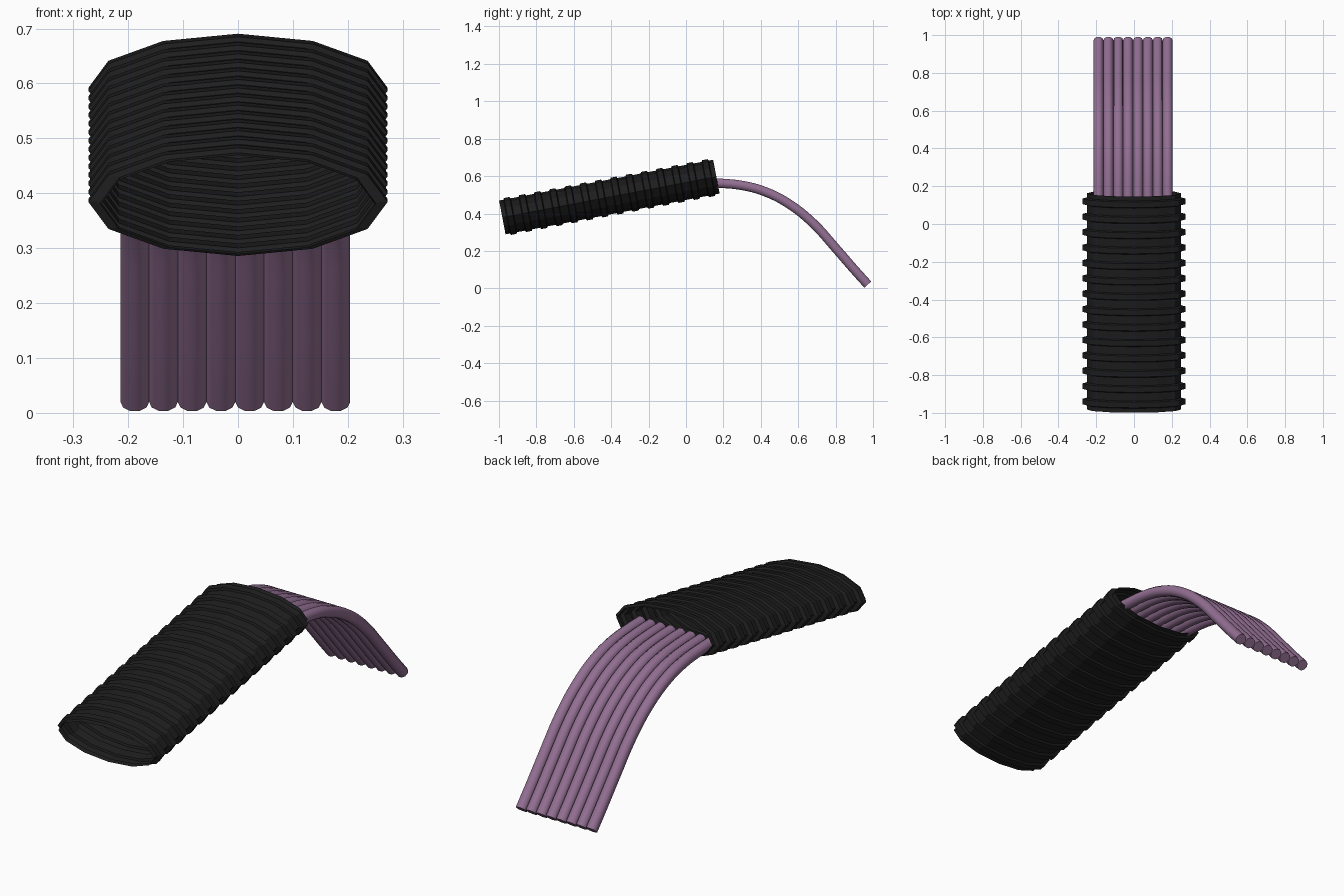
import bpy, bmesh, math
from mathutils import Matrix

cube = bpy.data.objects.get("Cube")
if cube:
    bpy.data.objects.remove(cube, do_unlink=True)


def material(name, rgb, rough):
    m = bpy.data.materials.new(name)
    m.use_nodes = True
    m.diffuse_color = (*rgb, 1)
    bsdf = m.node_tree.nodes["Principled BSDF"]
    bsdf.inputs["Base Color"].default_value = (*rgb, 1)
    bsdf.inputs["Roughness"].default_value = rough
    return m


black = material("black rubber", (0.013, 0.013, 0.013), 0.7)
purple = material("dusty purple", (0.29, 0.16, 0.29), 0.6)

# Ribbed sleeve: an open flattened twelve-sided tube with raised bands
SIDES, RX, RZ = 12, 0.25, 0.092
LENGTH, RIBS, PITCH, MARGIN, RAISE = 1.165, 14, 0.083, 0.043, 1.09
profile = [(0, 1)]
for i in range(RIBS):
    t = MARGIN + i * PITCH
    profile += [(t - 0.02, 1), (t - 0.015, RAISE), (t + 0.015, RAISE), (t + 0.02, 1)]
profile.append((LENGTH, 1))

bm = bmesh.new()
rings = []
for t, s in profile:
    angles = [2 * math.pi * k / SIDES for k in range(SIDES)]
    rings.append([bm.verts.new((RX * s * math.cos(a), t, RZ * s * math.sin(a))) for a in angles])
for a, b in zip(rings, rings[1:]):
    for k in range(SIDES):
        n = (k + 1) % SIDES
        bm.faces.new((a[k], b[k], b[n], a[n]))
bmesh.ops.recalc_face_normals(bm, faces=bm.faces)
mesh = bpy.data.meshes.new("ribbed_sleeve")
bm.to_mesh(mesh)
bm.free()
mesh.materials.append(black)
sleeve = bpy.data.objects.new("ribbed_sleeve", mesh)
bpy.context.collection.objects.link(sleeve)
sleeve.matrix_world = Matrix.Translation((0, -0.982, 0.379)) @ Matrix.Rotation(math.radians(10.8), 4, "X")

# Row of drooping cords, each a capped round curve
path = [(0.08, 0.565), (0.18, 0.562), (0.3, 0.55), (0.42, 0.518), (0.55, 0.452),
        (0.68, 0.348), (0.8, 0.215), (0.9, 0.1), (0.972, 0.02)]
for i in range(8):
    curve = bpy.data.curves.new(f"cord_{i + 1}", "CURVE")
    curve.dimensions = "3D"
    curve.bevel_depth = 0.0262
    curve.bevel_resolution = 3
    curve.resolution_u = 4
    curve.use_fill_caps = True
    spline = curve.splines.new("BEZIER")
    spline.bezier_points.add(len(path) - 1)
    for point, (y, z) in zip(spline.bezier_points, path):
        point.co = (-0.188 + 0.0523 * i, y, z)
        point.handle_left_type = point.handle_right_type = "AUTO"
    curve.materials.append(purple)
    cord = bpy.data.objects.new(f"cord_{i + 1}", curve)
    bpy.context.collection.objects.link(cord)
    # Turn the curve into a mesh with smooth sides and sharp end rims
    bpy.ops.object.select_all(action="DESELECT")
    cord.select_set(True)
    bpy.context.view_layer.objects.active = cord
    bpy.ops.object.convert(target="MESH")
    bpy.ops.object.shade_smooth_by_angle(angle=math.radians(40))
